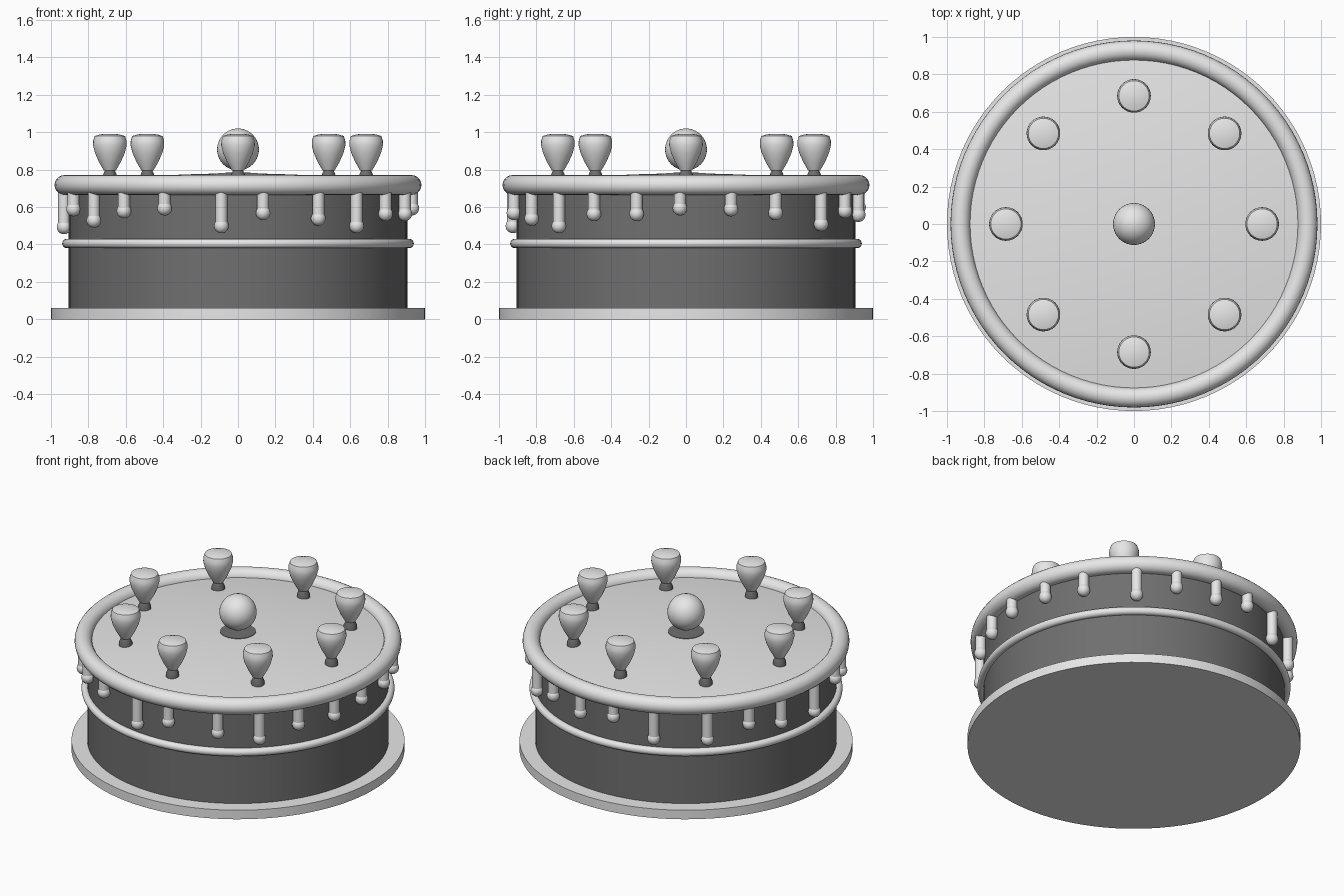
import bpy
import math

cube = bpy.data.objects.get("Cube")
if cube:
    bpy.data.objects.remove(cube, do_unlink=True)


def material(name, value):
    mat = bpy.data.materials.new(name)
    mat.use_nodes = True
    colour = (value, value, value, 1)
    mat.diffuse_color = colour
    mat.node_tree.nodes["Principled BSDF"].inputs["Base Color"].default_value = colour
    return mat


PALE = material("pale icing", 0.8)
DARK = material("dark sponge", 0.16)


def finish(name, mat):
    obj = bpy.context.object
    obj.name = name
    obj.data.materials.append(mat)
    bpy.ops.object.shade_smooth_by_angle(angle=math.radians(35))
    return obj


def lathe(name, profile, mat, location=(0, 0, 0), sides=64):
    """Revolve (radius, height) points, bottom to top, around z."""
    verts, faces, rings = [], [], []
    for r, z in profile:
        if r == 0:
            rings.append([len(verts)] * sides)
            verts.append((0, 0, z))
        else:
            rings.append(list(range(len(verts), len(verts) + sides)))
            for i in range(sides):
                a = math.tau * i / sides
                verts.append((r * math.cos(a), r * math.sin(a), z))
    for low, high in zip(rings, rings[1:]):
        for i in range(sides):
            j = (i + 1) % sides
            face = dict.fromkeys((low[i], low[j], high[j], high[i]))
            faces.append(tuple(face))
    mesh = bpy.data.meshes.new(name)
    mesh.from_pydata(verts, [], faces)
    obj = bpy.data.objects.new(name, mesh)
    obj.location = location
    bpy.context.collection.objects.link(obj)
    bpy.ops.object.select_all(action="DESELECT")
    obj.select_set(True)
    bpy.context.view_layer.objects.active = obj
    return finish(name, mat)


def torus(name, major, minor, z):
    bpy.ops.mesh.primitive_torus_add(major_radius=major, minor_radius=minor,
                                     major_segments=96, minor_segments=20,
                                     location=(0, 0, z))
    return finish(name, PALE)


def sphere(name, radius, location, segments=24):
    bpy.ops.mesh.primitive_uv_sphere_add(radius=radius, location=location,
                                         segments=segments, ring_count=segments // 2)
    return finish(name, PALE)


# Plate and cake body
lathe("plate", [(0, 0), (1, 0), (1, 0.06), (0, 0.06)], PALE, sides=96)
lathe("cake_body", [(0, 0.06), (0.905, 0.06), (0.905, 0.7), (0, 0.7)], DARK, sides=96)

# Gently domed icing with a rounded rim, and a band around the middle
dome = [(0.9 * k / 10, 0.78 - 0.07 * (0.9 * k / 10) ** 2) for k in range(10, -1, -1)]
lathe("icing_top", [(0.9, 0.69)] + dome, PALE, sides=96)
torus("icing_rim", 0.928, 0.053, 0.718)
torus("middle_band", 0.915, 0.025, 0.405)

# Drips: angle from the front towards +x, and height of the lower tip
drips = [(-71, .55), (-56, .49), (-41, .54), (-25, .555), (-5.5, .46), (8.3, .53),
         (27.5, .5), (43, .46), (58, .525), (73.5, .525), (88, .555), (105, .55),
         (121, .53), (141, .47), (156, .54), (172, .52), (187, .56), (203, .455),
         (223, .455), (239, .525), (253, .48), (271, .455)]
for angle, tip in drips:
    a = math.radians(angle)
    x, y = 0.93 * math.sin(a), -0.93 * math.cos(a)
    z = tip + 0.039
    sphere("drip_tip", 0.039, (x, y, z), 20)
    bpy.ops.mesh.primitive_cylinder_add(radius=0.032, depth=0.71 - z, vertices=20,
                                        location=(x, y, (0.71 + z) / 2))
    finish("drip_stem", PALE)

# Ring of eight cup-shaped toppings on dark feet
cup = [(0, 0.795), (0.032, 0.795), (0.058, 0.84), (0.08, 0.89), (0.09, 0.93),
       (0.089, 0.955), (0.081, 0.98), (0.05, 0.989), (0, 0.992)]
foot = [(0, 0.735), (0.04, 0.735), (0.04, 0.765), (0.026, 0.797), (0, 0.797)]
for k in range(8):
    a = math.tau * k / 8
    spot = (0.685 * math.cos(a), 0.685 * math.sin(a), 0)
    lathe("topping_cup", cup, PALE, spot, 32)
    lathe("topping_foot", foot, DARK, spot, 24)

# Central ball on a dark disc
lathe("centre_disc", [(0, 0.77), (0.108, 0.77), (0.108, 0.782), (0, 0.786)], DARK, sides=48)
sphere("centre_ball", 0.112, (0, 0, 0.908), 40)
